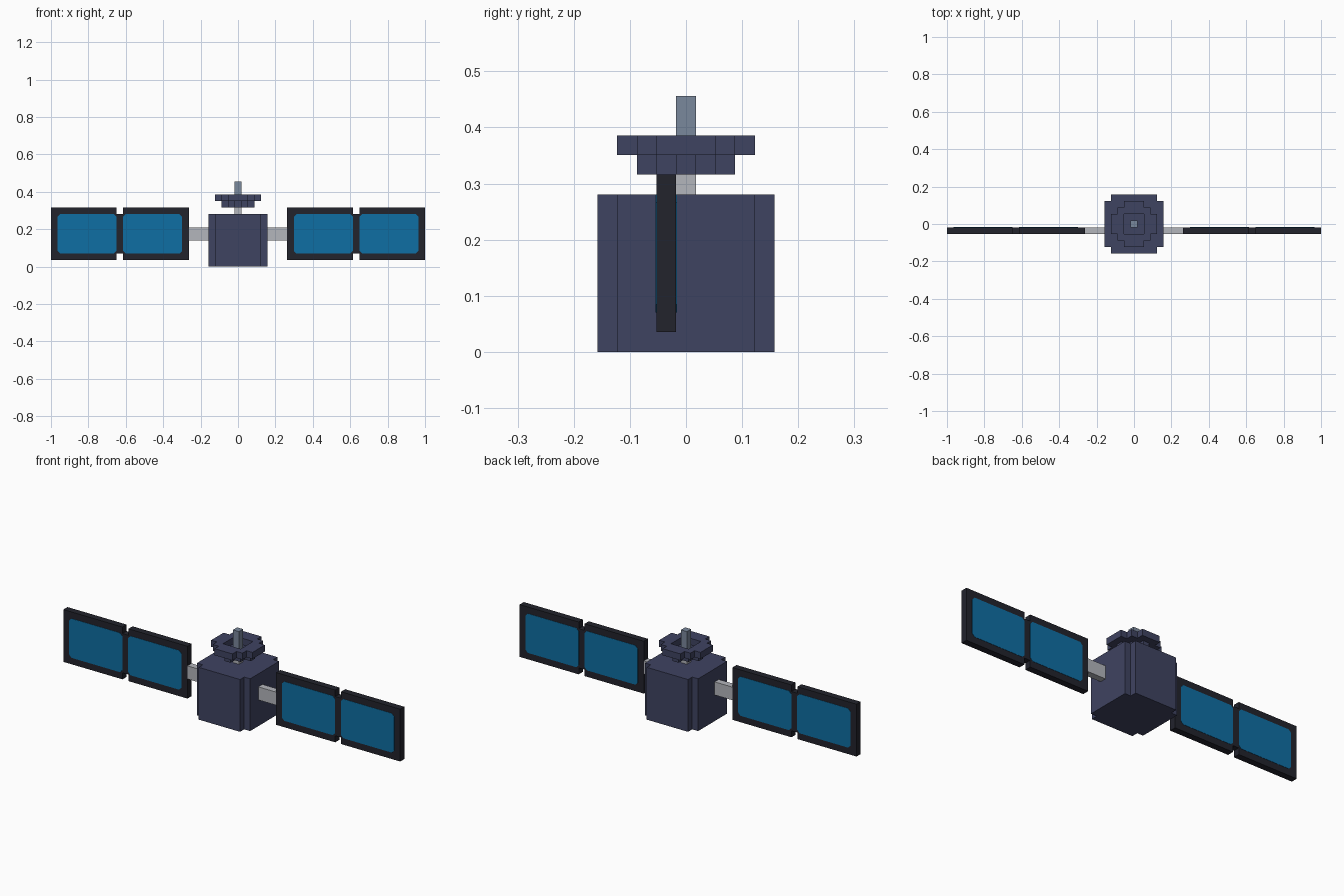
import bpy, bmesh

if "Cube" in bpy.data.objects:
    bpy.data.objects.remove(bpy.data.objects["Cube"], do_unlink=True)

U = 2 / 57  # one block


def material(name, rgb):
    lin = [((c / 255 + 0.055) / 1.055) ** 2.4 for c in rgb] + [1]
    m = bpy.data.materials.new(name)
    m.use_nodes = True
    m.diffuse_color = lin
    m.node_tree.nodes["Principled BSDF"].inputs["Base Color"].default_value = lin
    return m


NAVY = material("navy hull", (63, 67, 97))
BLACK = material("black frame", (34, 35, 44))
BLUE = material("blue solar cell", (14, 110, 163))
LIGHT = material("light grey strut", (180, 182, 188))
STEEL = material("steel grey antenna", (122, 136, 156))


def finish(name, bm, mat):
    bmesh.ops.recalc_face_normals(bm, faces=bm.faces)
    me = bpy.data.meshes.new(name)
    bm.to_mesh(me)
    bm.free()
    me.materials.append(mat)
    ob = bpy.data.objects.new(name, me)
    bpy.context.collection.objects.link(ob)
    return ob


def extrude_up(bm, vec):
    geo = bmesh.ops.extrude_face_region(bm, geom=bm.faces[:], use_keep_orig=True)["geom"]
    bmesh.ops.translate(bm, vec=vec, verts=[g for g in geo if isinstance(g, bmesh.types.BMVert)])


def layer(name, mat, reach, keep, z0, z1):
    """Stepped slab made of the grid cells (i, j) that satisfy keep."""
    bm = bmesh.new()
    cells = range(-reach, reach + 1)
    for i in cells:
        for j in cells:
            if keep(abs(i), abs(j)):
                bm.faces.new([bm.verts.new(((i + a) * U, (j + b) * U, z0 * U))
                              for a, b in ((-.5, -.5), (.5, -.5), (.5, .5), (-.5, .5))])
    bmesh.ops.remove_doubles(bm, verts=bm.verts, dist=1e-4)
    extrude_up(bm, (0, 0, (z1 - z0) * U))
    return finish(name, bm, mat)


def box(name, mat, x, y, z):
    bm = bmesh.new()
    bmesh.ops.create_cube(bm, size=1)
    for v in bm.verts:
        v.co = [U * (r[0] if c < 0 else r[1]) for c, r in zip(v.co, (x, y, z))]
    return finish(name, bm, mat)


def cell_plate(name, x0, x1, y0, y1):
    """Thin solar cell with clipped corners."""
    c, z0, z1 = 0.4, 2, 8
    pts = [(x0 + c, z0), (x1 - c, z0), (x1, z0 + c), (x1, z1 - c),
           (x1 - c, z1), (x0 + c, z1), (x0, z1 - c), (x0, z0 + c)]
    bm = bmesh.new()
    bm.faces.new([bm.verts.new((px * U, y0 * U, pz * U)) for px, pz in pts])
    extrude_up(bm, (0, (y1 - y0) * U, 0))
    return finish(name, bm, BLUE)


# Body with notched vertical corners
layer("body", NAVY, 4, lambda i, j: i + j < 8, 0, 8)

# Neck, stepped dish and antenna
layer("dish_neck", LIGHT, 0, lambda i, j: True, 8, 9)
layer("dish_base", NAVY, 2, lambda i, j: i + j <= 2, 9, 10)
layer("dish_rim", NAVY, 3, lambda i, j: i + j <= 4 and max(i, j) > 1, 10, 11)
layer("antenna", STEEL, 0, lambda i, j: True, 10, 13)

# Solar wings, one block thick and set just forward of centre
Y = (-1.5, -0.5)
for side, s in (("left", 1), ("right", -1)):
    def span(a, b):
        return tuple(sorted((s * a, s * b)))

    box(side + "_arm", LIGHT, span(4.5, 7.5), Y, (4, 6))
    box(side + "_panel_hinge", BLACK, span(17.5, 18.5), Y, (2, 8))
    for part, frame, cell in (("inner", (7.5, 17.5), (8.5, 17.5)),
                              ("outer", (18.5, 28.5), (18.5, 27.5))):
        box(f"{side}_{part}_panel", BLACK, span(*frame), Y, (1, 9))
        for face, y0, y1 in (("front", -1.54, -1.5), ("back", -0.5, -0.46)):
            cell_plate(f"{side}_{part}_cell_{face}", *span(*cell), y0, y1)
